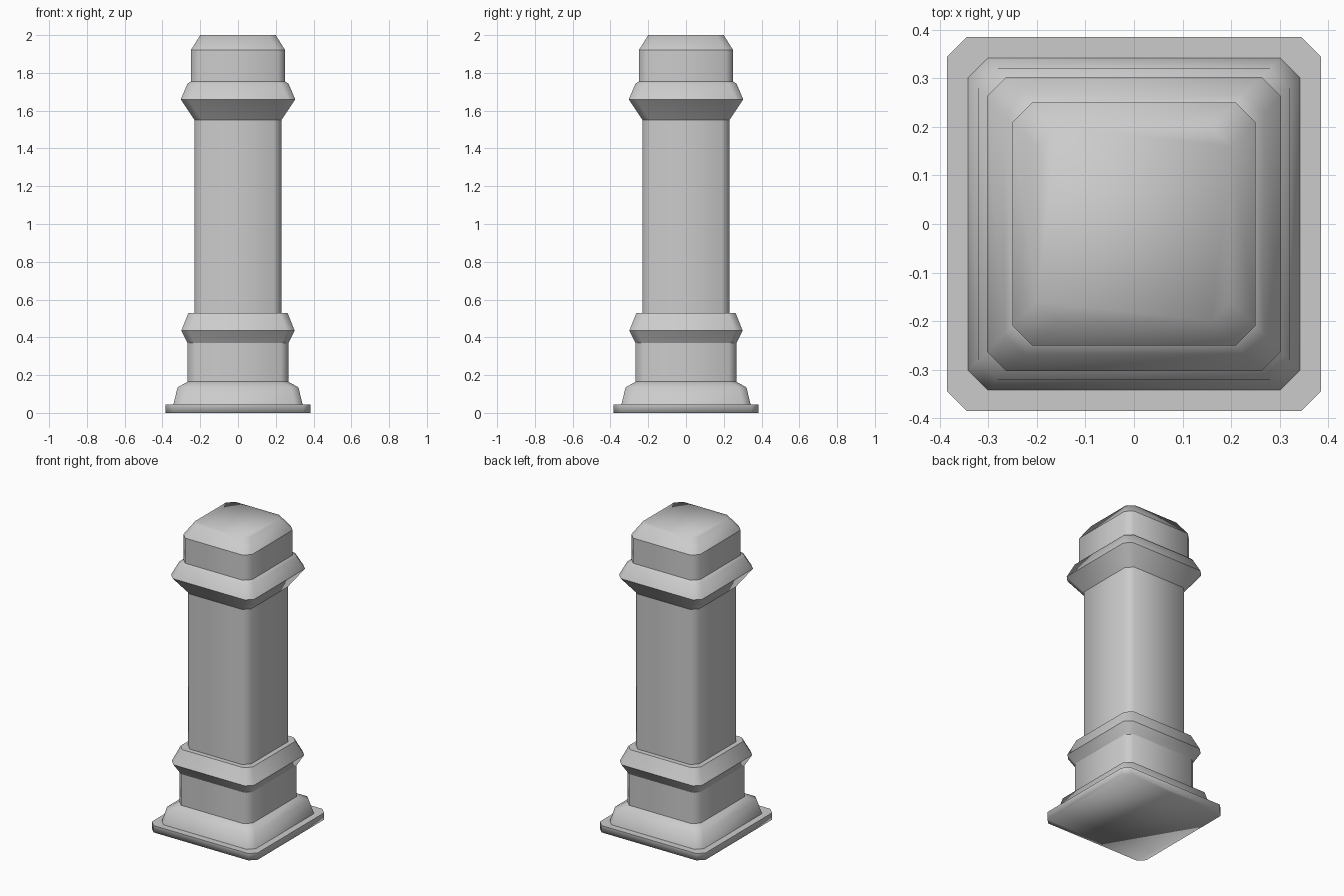
import bpy, bmesh

if "Cube" in bpy.data.objects:
    bpy.data.objects.remove(bpy.data.objects["Cube"])


def ring_points(half, chamfer):
    """Corner points of a square with cut corners, counter-clockwise."""
    a, b = half, half - chamfer
    return [(a, -b), (a, b), (b, a), (-b, a), (-a, b), (-a, -b), (-b, -a), (b, -a)]


def loft(name, rings, close_bottom=False, close_top=False):
    """Skin a stack of (half width, height, sharp edge) sections."""
    bm = bmesh.new()
    loops = [[bm.verts.new((x, y, z)) for x, y in ring_points(h, 0.04)]
             for h, z, _ in rings]
    for low, high in zip(loops, loops[1:]):
        for i in range(8):
            j = (i + 1) % 8
            bm.faces.new((low[i], low[j], high[j], high[i]))
    if close_bottom:
        bm.faces.new(loops[0][::-1])
    if close_top:
        bm.faces.new(loops[-1])
    for f in bm.faces:
        f.smooth = True
    for loop, (_, _, sharp) in zip(loops, rings):
        if sharp:
            for i in range(8):
                bm.edges.get((loop[i], loop[(i + 1) % 8])).smooth = False
    mesh = bpy.data.meshes.new(name)
    bm.to_mesh(mesh)
    bm.free()
    obj = bpy.data.objects.new(name, mesh)
    bpy.context.collection.objects.link(obj)
    return obj


# Base: plinth, sloped foot, neck and lower collar
loft("base", [
    (0.385, 0.0, False), (0.385, 0.045, True),
    (0.342, 0.045, True), (0.32, 0.135, False), (0.267, 0.165, True),
    (0.267, 0.37, True), (0.30, 0.435, True), (0.262, 0.53, True),
    (0.23, 0.53, True),
], close_bottom=True)

# Plain shaft
loft("shaft", [(0.23, 0.53, True), (0.23, 1.55, True)])

# Head: upper collar, block and bevelled top
loft("head", [
    (0.23, 1.55, True), (0.303, 1.66, True), (0.268, 1.742, False),
    (0.25, 1.755, True), (0.25, 1.92, True), (0.20, 2.0, False),
], close_top=True)
